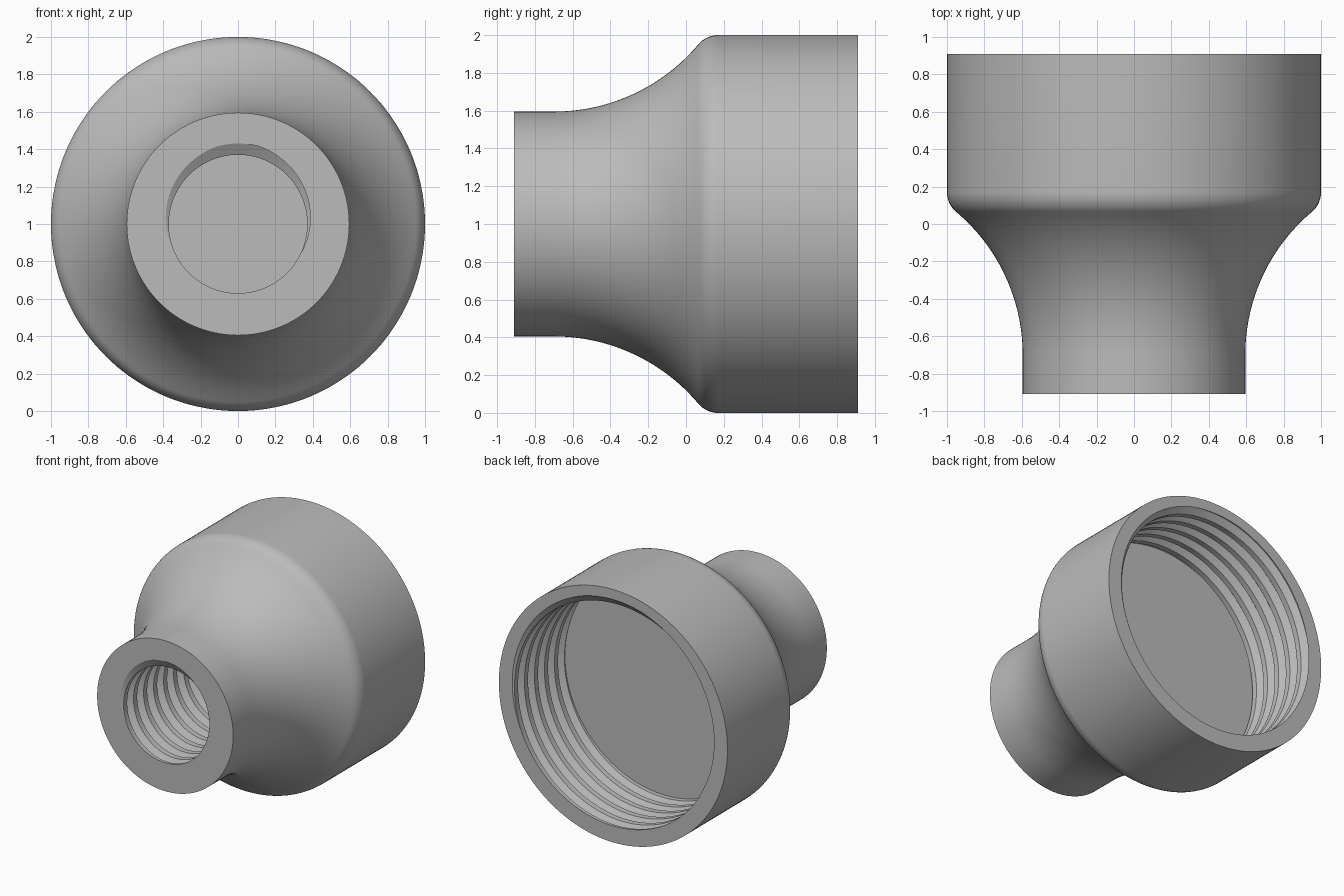
import bpy, bmesh
from math import cos, sin, pi, floor, radians

cube = bpy.data.objects.get("Cube")
if cube:
    bpy.data.objects.remove(cube)

SEGMENTS = 144
PITCH = 0.125
FRONT, BACK = -0.91, 0.91
COLUMNS = range(SEGMENTS + 1)


def ring(y, radius):
    """Plain circle around the y axis, as (y, radius) per column."""
    return [(y, radius)] * (SEGMENTS + 1)


def thread(y_open, y_floor, crest, depth):
    """Helical rows from the opening to the floor, clamped to both ends."""
    corners = [(0, 0), (0.28, depth), (0.36, depth), (0.64, 0), (1, 0)]
    shift = 0.07 - y_open / PITCH          # groove runs out at the top

    def radius(phase):
        phase -= floor(phase)
        for (a, ra), (b, rb) in zip(corners, corners[1:]):
            if phase <= b:
                return crest + ra + (rb - ra) * (phase - a) / (b - a)

    low, high = min(y_open, y_floor), max(y_open, y_floor)
    first = floor(low / PITCH + shift) - 1
    last = floor(high / PITCH + shift) + 3
    rows = []
    for turn in range(first, last):
        for phase, extra in corners[:-1]:
            row = []
            for j in COLUMNS:
                y = PITCH * (turn + phase - j / SEGMENTS - shift)
                if low < y < high:
                    row.append((y, crest + extra))
                else:
                    y = min(max(y, low), high)
                    row.append((y, radius(y / PITCH + j / SEGMENTS + shift)))
            rows.append(row)
    return rows if y_open < y_floor else rows[::-1]


def outer_profile():
    """Straight neck, concave flare, rounded shoulder and straight skirt."""
    neck, flare, fillet, sweep = 0.595, 1.0, 0.137, radians(49.9)
    points = [(FRONT, neck)]
    for i in range(25):
        a = sweep * i / 24
        points.append((-0.7 + flare * sin(a), neck + flare * (1 - cos(a))))
    for i in range(1, 13):
        a = sweep * (1 - i / 12)
        points.append((0.17 - fillet * sin(a), 1 - fillet * (1 - cos(a))))
    return points + [(BACK, 1.0)]


def loft(name, rows, material):
    bm = bmesh.new()
    grid = [[bm.verts.new((r * cos(2 * pi * j / SEGMENTS), y,
                           1 + r * sin(2 * pi * j / SEGMENTS)))
             for j, (y, r) in enumerate(row)] for row in rows]
    for a, b in zip(grid, grid[1:]):
        for j in range(SEGMENTS):
            bm.faces.new((a[j], a[j + 1], b[j + 1], b[j]))
    bmesh.ops.remove_doubles(bm, verts=bm.verts, dist=1e-5)
    bmesh.ops.dissolve_degenerate(bm, dist=1e-5, edges=bm.edges)
    bmesh.ops.recalc_face_normals(bm, faces=bm.faces)
    mesh = bpy.data.meshes.new(name)
    bm.to_mesh(mesh)
    bm.free()
    mesh.materials.append(material)
    obj = bpy.data.objects.new(name, mesh)
    bpy.context.collection.objects.link(obj)
    bpy.ops.object.select_all(action="DESELECT")
    obj.select_set(True)
    bpy.context.view_layer.objects.active = obj
    bpy.ops.object.shade_smooth_by_angle(angle=radians(25))
    return obj


grey = bpy.data.materials.new("plain grey")
grey.use_nodes = True
grey.diffuse_color = (0.5, 0.5, 0.5, 1)
grey.node_tree.nodes["Principled BSDF"].inputs["Base Color"].default_value = (0.5, 0.5, 0.5, 1)

# Blind threaded bores at each end, joined by the turned outside surface
small_floor, large_floor = 0.0, 0.27
small_bore = thread(FRONT, small_floor, 0.37, 0.06)
large_bore = thread(BACK, large_floor, 0.87, 0.05)
outside = [ring(y, r) for y, r in outer_profile()]
loft("threaded_adapter",
     [ring(small_floor, 0)] + small_bore[::-1] + outside + large_bore + [ring(large_floor, 0)],
     grey)
